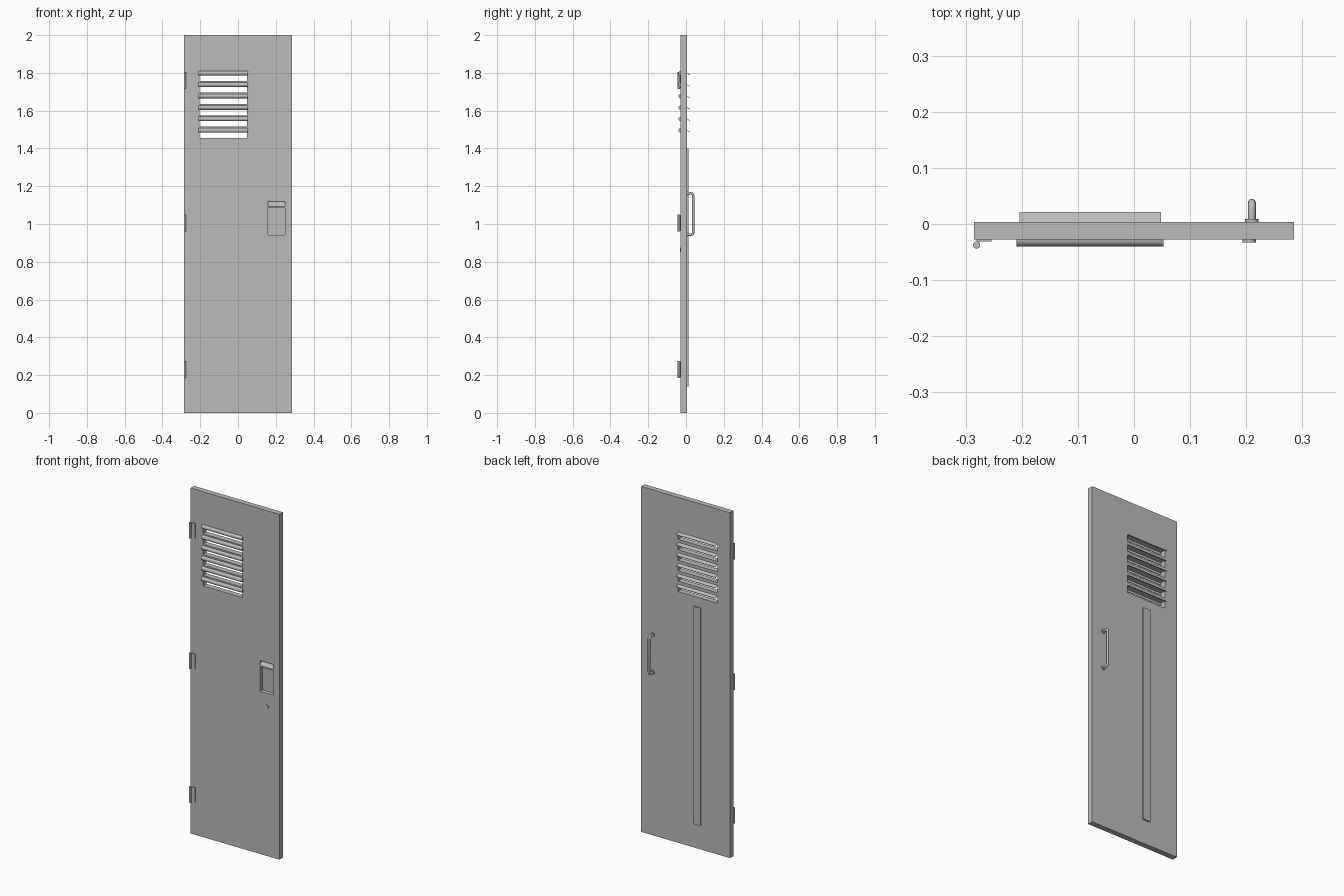
import bpy, math
from mathutils import Vector

old = bpy.data.objects.get("Cube")
if old:
    bpy.data.objects.remove(old, do_unlink=True)

grey = bpy.data.materials.new("painted_steel_grey")
grey.use_nodes = True
colour = (0.5, 0.5, 0.5, 1)
grey.diffuse_color = colour
grey.node_tree.nodes["Principled BSDF"].inputs["Base Color"].default_value = colour

FRONT, BACK = -0.028, 0.004      # door faces
SLOTS, PITCH, TOP = 6, 0.0605, 1.80
VENT_X = (-0.204, 0.048)


def finish(ob, name):
    ob.name = name
    ob.data.materials.clear()
    ob.data.materials.append(grey)
    return ob


def box(name, x, y, z):
    """Box from (min, max) pairs."""
    bpy.ops.mesh.primitive_cube_add(size=1, location=[sum(p) / 2 for p in (x, y, z)])
    ob = bpy.context.object
    ob.scale = [p[1] - p[0] for p in (x, y, z)]
    bpy.ops.object.transform_apply(location=False, rotation=False, scale=True)
    return finish(ob, name)


def prism(name, profile, x):
    """Closed (y, z) profile extruded along x."""
    n = len(profile)
    verts = [(px, y, z) for px in x for y, z in profile]
    faces = [(i, (i + 1) % n, n + (i + 1) % n, n + i) for i in range(n)]
    faces += [tuple(reversed(range(n))), tuple(range(n, 2 * n))]
    mesh = bpy.data.meshes.new(name)
    mesh.from_pydata(verts, [], faces)
    ob = bpy.data.objects.new(name, mesh)
    bpy.context.collection.objects.link(ob)
    return finish(ob, name)


def smooth(ob):
    bpy.ops.object.select_all(action='DESELECT')
    ob.select_set(True)
    bpy.context.view_layer.objects.active = ob
    bpy.ops.object.shade_smooth_by_angle(angle=math.radians(40))


def rod(name, radius, depth, location, along_y=False):
    turn = (math.pi / 2, 0, 0) if along_y else (0, 0, 0)
    bpy.ops.mesh.primitive_cylinder_add(vertices=20, radius=radius, depth=depth,
                                        location=location, rotation=turn)
    ob = finish(bpy.context.object, name)
    smooth(ob)
    return ob


# Door panel with vent slots and a latch pocket cut out
door = box("door_panel", (-0.285, 0.285), (FRONT, BACK), (0, 2))
cutters = [box("pocket_cutter", (0.16, 0.248), (FRONT - 0.02, -0.006), (0.942, 1.12))]
for i in range(SLOTS):
    z = TOP - i * PITCH
    cutters.append(box("slot_cutter", VENT_X, (-0.1, 0.1), (z - 0.043, z)))
for cutter in cutters:
    mod = door.modifiers.new("cut", 'BOOLEAN')
    mod.object = cutter
    mod.solver = 'EXACT'
    bpy.context.view_layer.objects.active = door
    bpy.ops.object.modifier_apply(modifier=mod.name)
    bpy.data.objects.remove(cutter, do_unlink=True)

# Louvres: rounded hood in front, sloping slat behind
for i in range(SLOTS):
    z = TOP - i * PITCH
    arc = [math.pi * k / 10 for k in range(11)]
    hood = prism("vent_hood", [(FRONT - 0.012 * math.sin(a), z - 0.002 + 0.012 * math.cos(a))
                               for a in arc], (-0.209, 0.053))
    smooth(hood)
    prism("vent_slat", [(BACK - 0.004, z + 0.002), (0.021, z - 0.009),
                        (0.021, z - 0.012), (BACK - 0.004, z - 0.001)], VENT_X)

# Sloping finger pull inside the pocket
prism("finger_pull", [(-0.006, 1.12), (FRONT, 1.092), (FRONT, 1.084), (-0.006, 1.112)],
      (0.16, 0.248))

# Lock button
rod("lock_button", 0.012, 0.008, (0.205, FRONT - 0.001, 0.864), along_y=True)

# Hinges on the right edge
for z in (1.76, 1.005, 0.23):
    rod("hinge_knuckle", 0.0065, 0.09, (-0.2805, -0.0375, z))
    box("hinge_leaf", (-0.2805, -0.254), (-0.0315, FRONT), (z - 0.043, z + 0.043))

# Stiffening strip on the back
box("back_stiffener", (-0.1, -0.055), (BACK, 0.012), (0.14, 1.4))

# Bent-tube pull handle with round feet
HX, LOW, HIGH, OUT, BEND = 0.21, 0.944, 1.162, 0.038, 0.012
path = [Vector((HX, BACK, LOW))]
for z, side in ((LOW, 1), (HIGH, -1)):
    bend = [Vector((HX, OUT - BEND + BEND * math.sin(a), z + side * BEND * (1 - math.cos(a))))
            for a in (math.pi / 2 * k / 5 for k in range(6))]
    path += bend if side == 1 else bend[::-1]
    rod("handle_foot", 0.012, 0.005, (HX, BACK + 0.0025, z), along_y=True)
path.append(Vector((HX, BACK, HIGH)))
curve = bpy.data.curves.new("pull_handle", 'CURVE')
curve.dimensions = '3D'
curve.bevel_depth = 0.007
curve.bevel_resolution = 3
spline = curve.splines.new('POLY')
spline.points.add(len(path) - 1)
for point, p in zip(spline.points, path):
    point.co = (*p, 1)
handle = bpy.data.objects.new("pull_handle", curve)
bpy.context.collection.objects.link(handle)
finish(handle, "pull_handle")
bpy.ops.object.select_all(action='DESELECT')
handle.select_set(True)
bpy.context.view_layer.objects.active = handle
bpy.ops.object.convert(target='MESH')
smooth(handle)
